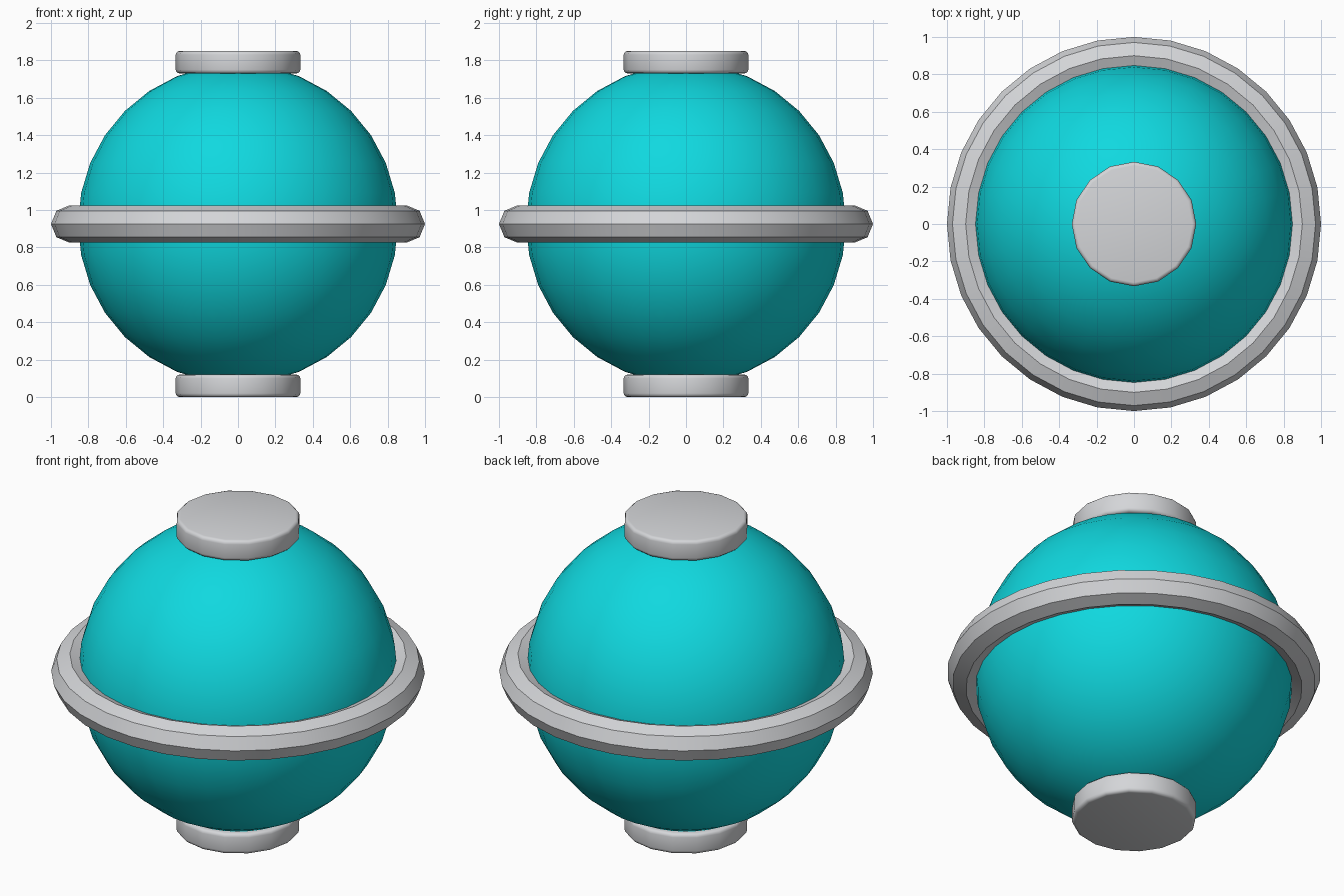
import bpy
import math

if "Cube" in bpy.data.objects:
    bpy.data.objects.remove(bpy.data.objects["Cube"])

MID = 0.925      # height of the equator
CAP_R = 0.333
CAP_H = 0.12


def material(name, rgb):
    mat = bpy.data.materials.new(name)
    mat.use_nodes = True
    color = (*rgb, 1)
    mat.diffuse_color = color
    mat.node_tree.nodes["Principled BSDF"].inputs["Base Color"].default_value = color
    return mat


def finish(name, mat, angle=30):
    obj = bpy.context.object
    obj.name = name
    obj.data.materials.append(mat)
    bpy.ops.object.shade_smooth_by_angle(angle=math.radians(angle))
    return obj


teal = material("teal", (0.005, 0.69, 0.74))
grey = material("light grey", (0.66, 0.67, 0.69))

# Round body
bpy.ops.mesh.primitive_uv_sphere_add(segments=32, ring_count=16, radius=0.855,
                                     location=(0, 0, MID))
finish("body", teal)

# Faceted ring around the equator
bpy.ops.mesh.primitive_torus_add(major_segments=32, minor_segments=8,
                                 major_radius=0.9, minor_radius=0.1,
                                 location=(0, 0, MID))
finish("equator_ring", grey)

# Matching caps at both poles, with softened rims
for name, side in (("top_cap", 1), ("bottom_cap", -1)):
    bpy.ops.mesh.primitive_cylinder_add(vertices=16, radius=CAP_R, depth=CAP_H,
                                        location=(0, 0, MID + side * (MID - CAP_H / 2)))
    cap = bpy.context.object
    bevel = cap.modifiers.new("soft_rim", "BEVEL")
    bevel.width = 0.02
    bevel.segments = 3
    bevel.limit_method = "ANGLE"
    bevel.angle_limit = math.radians(40)
    bpy.ops.object.modifier_apply(modifier=bevel.name)
    finish(name, grey, 40)
